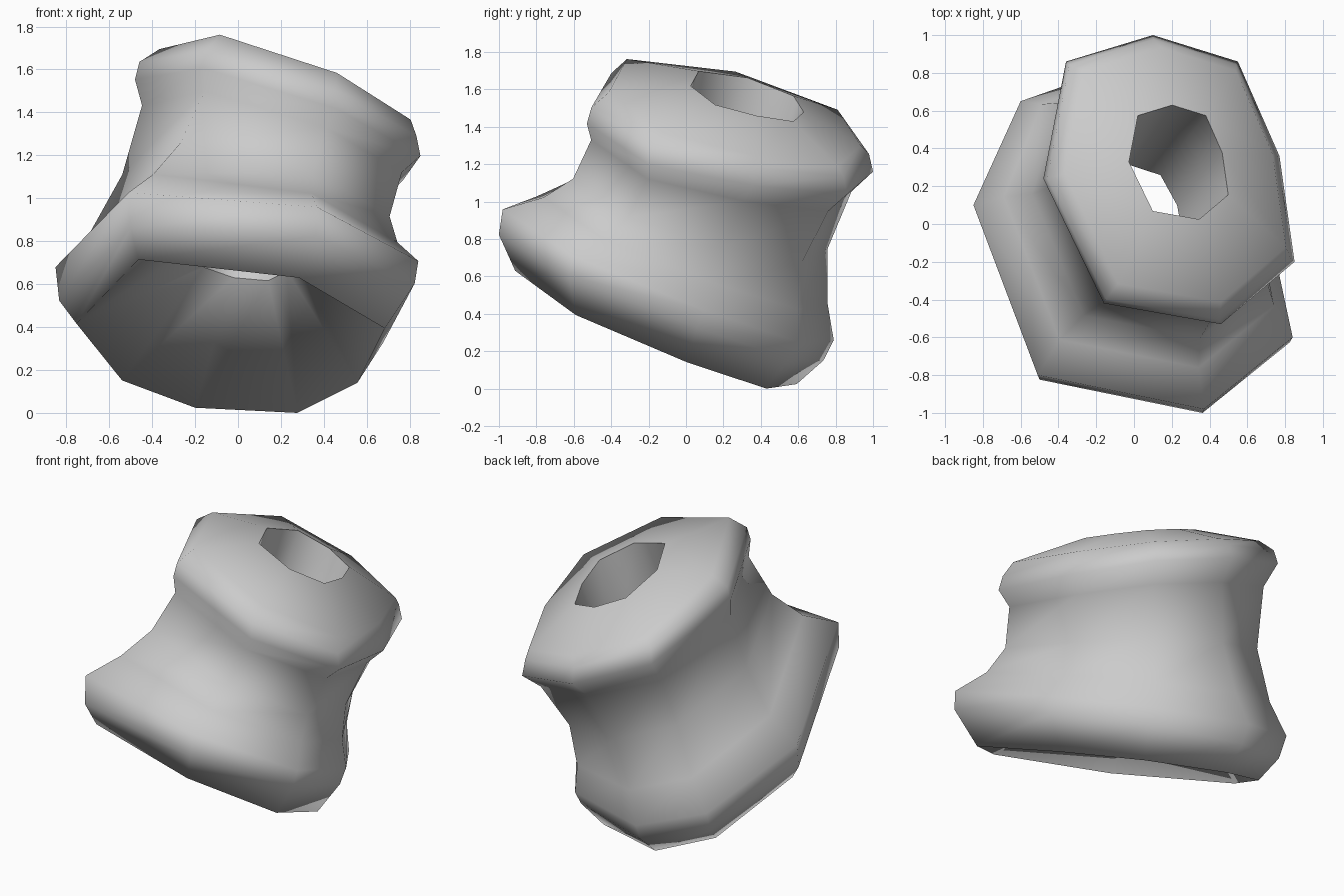
import bpy
import bmesh
from mathutils import Vector

cube = bpy.data.objects.get("Cube")
if cube:
    bpy.data.objects.remove(cube, do_unlink=True)

# Uneven eight-sided plan outlines of the two flanges
base_outline = [(0.37, -0.98), (0.84, -0.6), (0.69, 0.1), (0.36, 0.6),
                (-0.2, 0.79), (-0.6, 0.65), (-0.85, 0.1), (-0.51, -0.8)]
head_outline = [(0.24, -0.81), (0.63, -0.48), (0.55, 0.08), (0.33, 0.58),
                (-0.12, 0.72), (-0.58, 0.58), (-0.7, -0.04), (-0.38, -0.7)]
SIDES = len(base_outline)


def ring_points(blend, size, cx, cy, height, slope_x, slope_y):
    """Ring on a tilted plane, blended between the two outlines."""
    points = []
    for base, head in zip(base_outline, head_outline):
        flat = Vector(base).lerp(Vector(head), blend) * size
        x, y = cx + flat.x, cy + flat.y
        points.append(Vector((x, y, height - slope_x * x - slope_y * y)))
    return points


# Closed profile: blend, size, centre, plane height on the axis, plane slopes
hole_edge = (1, 0.395, 0.25, 0.345, 1.767, 0.38, 0.32)
bore_mouth = (0.5, 0.32, 0.03, 0.07, 0.76, 0.22, 0.4)
profile = [
    (0, 0.85, -0.03, -0.08, 0.27, 0.21, 0.47),     # underside edge
    (0, 0.98, 0, -0.04, 0.45, 0.13, 0.43),         # lower flange
    (0, 1, 0, 0, 0.59, 0.17, 0.45),
    (0.15, 0.875, 0.035, 0.075, 0.77, 0.21, 0.44), # waist
    (0.5, 0.825, 0.1, 0.135, 1.02, 0.29, 0.355),
    (1, 0.91, 0.19, 0.23, 1.34, 0.35, 0.28),
    (1, 1, 0.22, 0.28, 1.455, 0.35, 0.25),         # upper flange
    (1, 0.97, 0.22, 0.28, 1.545, 0.35, 0.25),
    (1, 0.88, 0.25, 0.3, 1.645, 0.38, 0.3),
    hole_edge,
    (1, 0.37, 0.17, 0.25, 1.34, 0.3, 0.35),        # bore
    bore_mouth,
]

bm = bmesh.new()
rings = [[bm.verts.new(p) for p in ring_points(*row)] for row in profile]
for i, lower in enumerate(rings):
    upper = rings[(i + 1) % len(rings)]
    for k in range(SIDES):
        n = (k + 1) % SIDES
        bm.faces.new((lower[k], lower[n], upper[n], upper[k])).smooth = True
bmesh.ops.recalc_face_normals(bm, faces=bm.faces)

# Crisp edges at both ends of the bore
for row in (hole_edge, bore_mouth):
    ring = rings[profile.index(row)]
    for k in range(SIDES):
        bm.edges.get((ring[k], ring[(k + 1) % SIDES])).smooth = False

# Rest the body on the ground
lowest = min(v.co.z for v in bm.verts)
bmesh.ops.translate(bm, verts=bm.verts, vec=(0, 0, -lowest))

mesh = bpy.data.meshes.new("spool_body")
bm.to_mesh(mesh)
bm.free()
body = bpy.data.objects.new("spool_body", mesh)
bpy.context.collection.objects.link(body)

# Plain grey material
grey = bpy.data.materials.new("light_grey")
grey.use_nodes = True
color = (0.6, 0.6, 0.6, 1)
grey.diffuse_color = color
for node in grey.node_tree.nodes:
    if node.type == "BSDF_PRINCIPLED":
        node.inputs["Base Color"].default_value = color
mesh.materials.append(grey)
